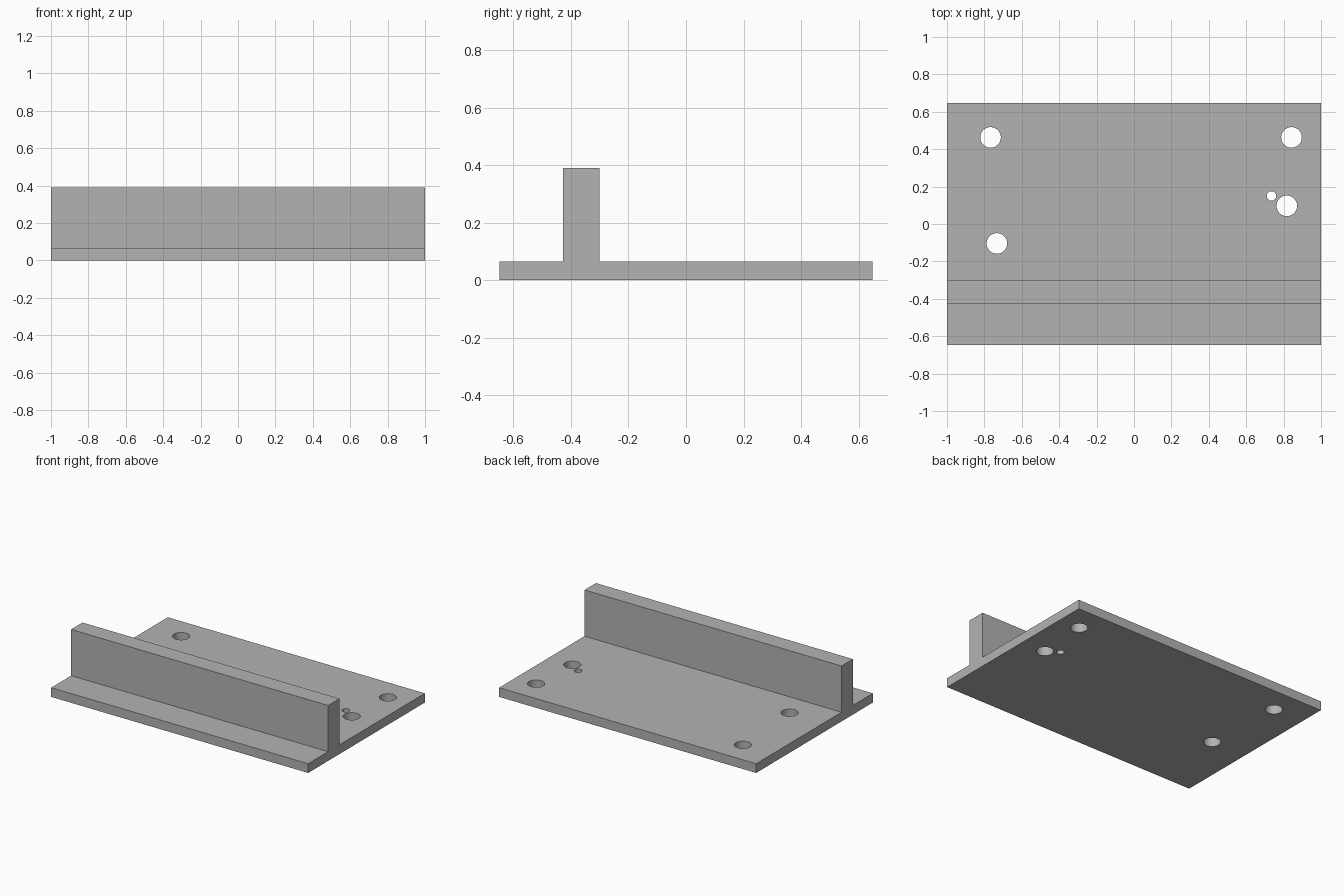
import bpy
import bmesh

cube = bpy.data.objects.get("Cube")
if cube:
    bpy.data.objects.remove(cube, do_unlink=True)

HALF_X, HALF_Y = 1.0, 0.648
PLATE_Z, RIB_Z = 0.065, 0.39
RIB_FRONT, RIB_BACK = -0.427, -0.30

# Single grey material
grey = bpy.data.materials.new("plain_grey")
grey.use_nodes = True
colour = (0.45, 0.45, 0.45, 1)
grey.diffuse_color = colour
grey.node_tree.nodes["Principled BSDF"].inputs["Base Color"].default_value = colour


def mesh_object(name, bm):
    bmesh.ops.recalc_face_normals(bm, faces=bm.faces)
    mesh = bpy.data.meshes.new(name)
    bm.to_mesh(mesh)
    bm.free()
    mesh.materials.append(grey)
    obj = bpy.data.objects.new(name, mesh)
    bpy.context.collection.objects.link(obj)
    return obj


# Base plate with upright rib: one side profile extruded along x
profile = [(-HALF_Y, 0), (HALF_Y, 0), (HALF_Y, PLATE_Z), (RIB_BACK, PLATE_Z),
           (RIB_BACK, RIB_Z), (RIB_FRONT, RIB_Z), (RIB_FRONT, PLATE_Z), (-HALF_Y, PLATE_Z)]
bm = bmesh.new()
end = bm.faces.new([bm.verts.new((-HALF_X, y, z)) for y, z in profile])
sweep = bmesh.ops.extrude_face_region(bm, geom=[end])["geom"]
bmesh.ops.translate(bm, vec=(2 * HALF_X, 0, 0),
                    verts=[v for v in sweep if isinstance(v, bmesh.types.BMVert)])
bracket = mesh_object("ribbed_base_plate", bm)

# Drilled holes: x, y, radius
BOLT, PIN = 0.055, 0.025
holes = [(-0.767, 0.463, BOLT), (0.842, 0.463, BOLT), (0.817, 0.097, BOLT),
         (-0.733, -0.104, BOLT), (0.735, 0.15, PIN)]
bm = bmesh.new()
for x, y, radius in holes:
    drill = bmesh.ops.create_cone(bm, cap_ends=True, segments=48, radius1=radius,
                                  radius2=radius, depth=4 * PLATE_Z)
    bmesh.ops.translate(bm, vec=(x, y, 0), verts=drill["verts"])
cutter = mesh_object("hole_cutter", bm)
cutter.hide_render = True

cut = bracket.modifiers.new("drill_holes", "BOOLEAN")
cut.operation = "DIFFERENCE"
cut.solver = "EXACT"
cut.object = cutter

# Apply the cut, then smooth only the hole walls
bpy.ops.object.select_all(action="DESELECT")
bracket.select_set(True)
bpy.context.view_layer.objects.active = bracket
bpy.ops.object.modifier_apply(modifier=cut.name)
bpy.data.objects.remove(cutter, do_unlink=True)
bpy.ops.object.shade_smooth_by_angle(angle=0.5)
